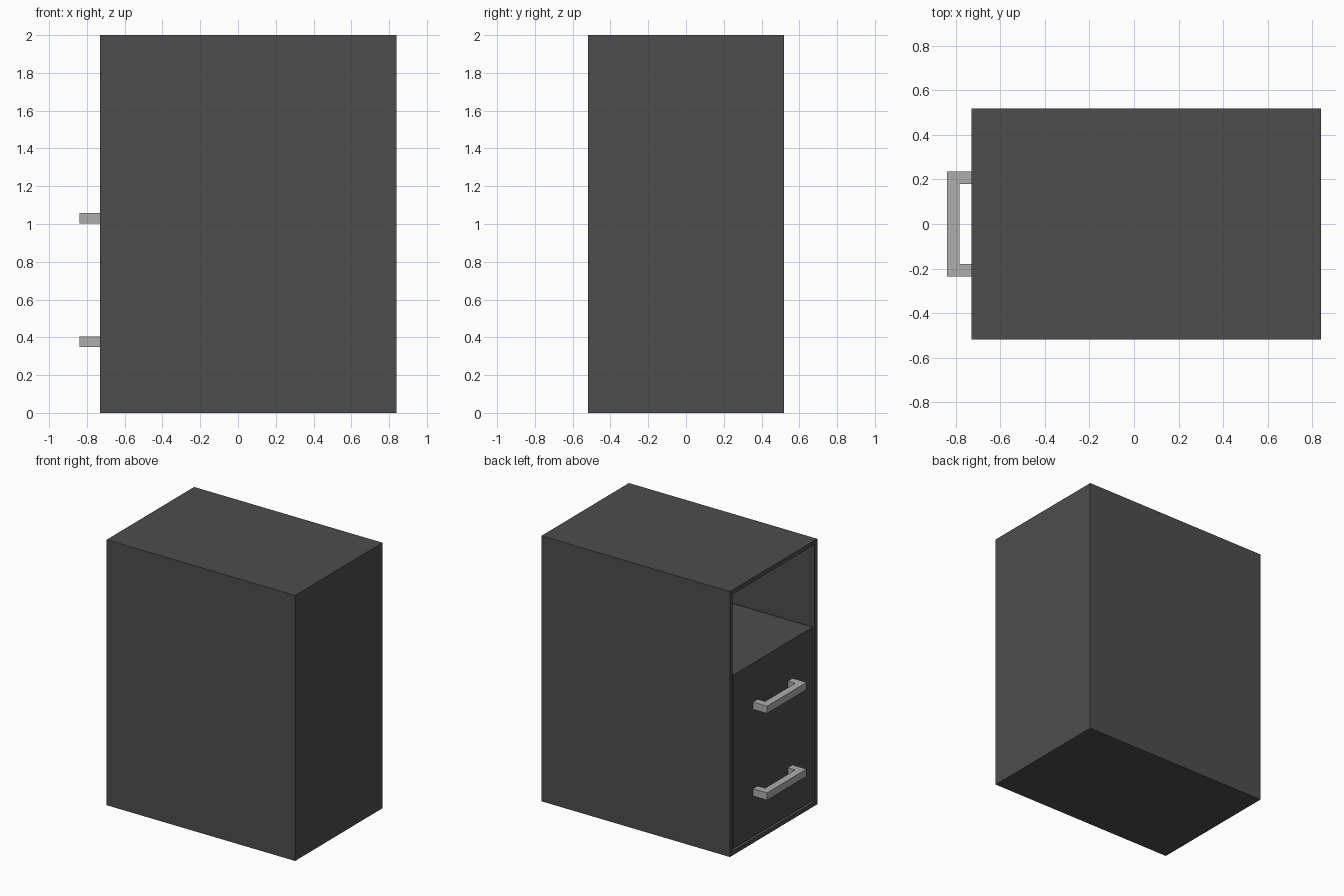
import bpy, bmesh
from mathutils import Vector

if "Cube" in bpy.data.objects:
    bpy.data.objects.remove(bpy.data.objects["Cube"])

WALL = 0.045
X0, X1, HALF_Y, TOP = -0.73, 0.84, 0.52, 2.0
RECESS = 0.006


def material(name, value):
    mat = bpy.data.materials.new(name)
    mat.diffuse_color = (value, value, value, 1)
    mat.use_nodes = True
    mat.node_tree.nodes["Principled BSDF"].inputs["Base Color"].default_value = mat.diffuse_color
    return mat


dark = material("dark_grey", 0.075)
metal = material("light_grey", 0.42)


def finish(bm, name, mat):
    bmesh.ops.recalc_face_normals(bm, faces=bm.faces)
    mesh = bpy.data.meshes.new(name)
    bm.to_mesh(mesh)
    bm.free()
    mesh.materials.append(mat)
    obj = bpy.data.objects.new(name, mesh)
    bpy.context.collection.objects.link(obj)
    return obj


def box_bm(lo, hi):
    bm = bmesh.new()
    bmesh.ops.create_cube(bm, size=1)
    lo, hi = Vector(lo), Vector(hi)
    for v in bm.verts:
        v.co = (lo + hi) / 2 + v.co * (hi - lo)
    return bm


# Cabinet shell: a box hollowed out from its -x face
bm = box_bm((X0, -HALF_Y, 0), (X1, HALF_Y, TOP))
face = min(bm.faces, key=lambda f: f.calc_center_median().x)
bmesh.ops.inset_region(bm, faces=[face], thickness=WALL)
result = bmesh.ops.extrude_discrete_faces(bm, faces=[face])
for v in result["faces"][0].verts:
    v.co.x = X1 - WALL
finish(bm, "cabinet_shell", dark)

inner_y = HALF_Y - WALL
back = X1 - WALL
drawer_h = 0.608

for i, level in enumerate(("lower", "upper")):
    z0 = WALL + i * (drawer_h + WALL)
    z1 = z0 + drawer_h

    # Drawer and the shelf above it
    finish(box_bm((X0 + RECESS, -inner_y, z0), (back, inner_y, z1)), level + "_drawer", dark)
    finish(box_bm((X0 + RECESS, -inner_y, z1), (back, inner_y, z1 + WALL)), level + "_shelf", dark)

    # Handle: U-shaped outline extruded upward
    outline = [(X0 + RECESS, 0.235), (-0.84, 0.235), (-0.84, -0.235), (X0 + RECESS, -0.235),
               (X0 + RECESS, -0.18), (-0.785, -0.18), (-0.785, 0.18), (X0 + RECESS, 0.18)]
    bm = bmesh.new()
    hz = (z0 + z1) / 2
    base = bm.faces.new([bm.verts.new((x, y, hz)) for x, y in outline])
    ext = bmesh.ops.extrude_face_region(bm, geom=[base])
    bmesh.ops.translate(bm, vec=(0, 0, 0.055),
                        verts=[g for g in ext["geom"] if isinstance(g, bmesh.types.BMVert)])
    finish(bm, level + "_handle", metal)
